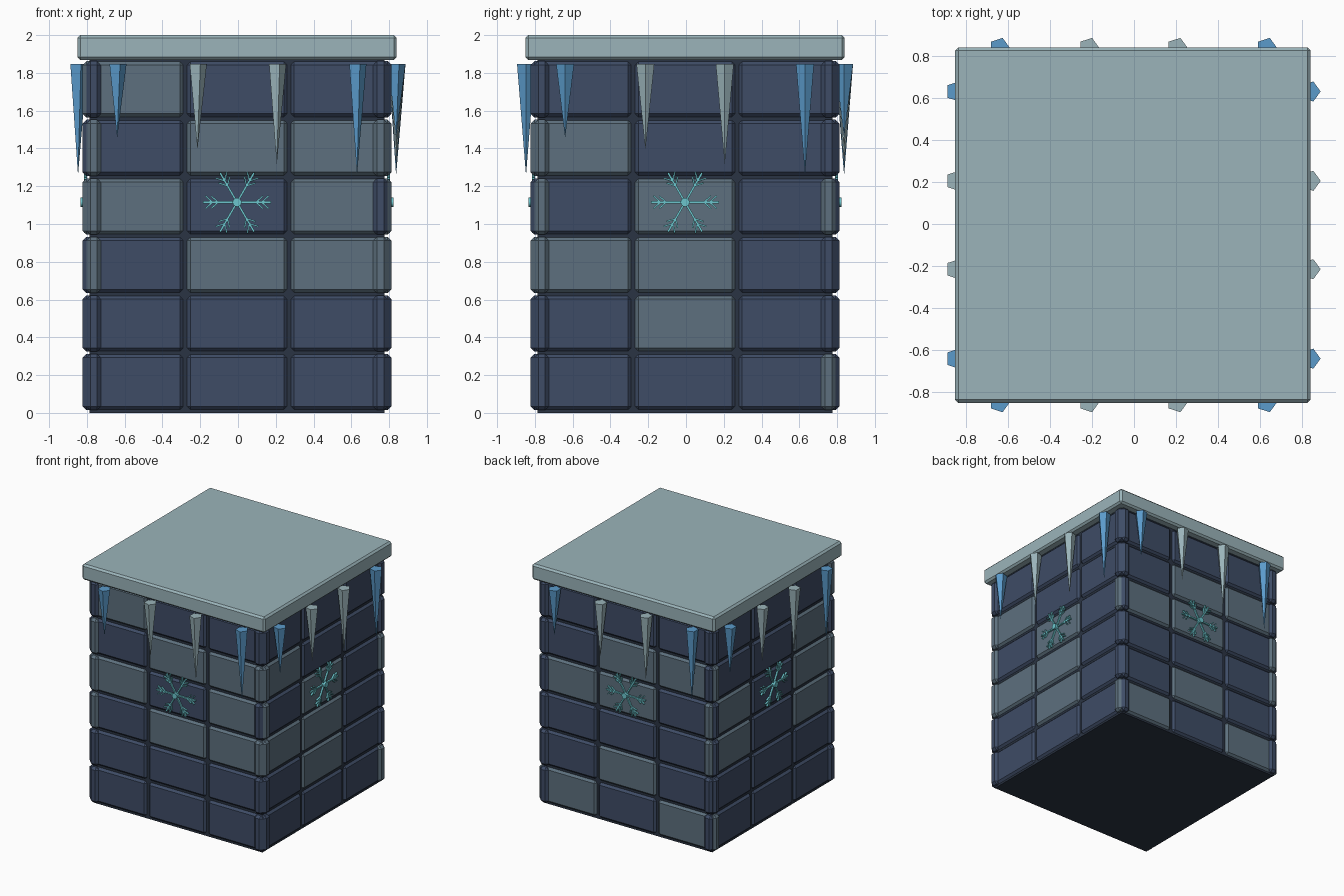
import bpy, bmesh, math
from mathutils import Matrix, Vector

if "Cube" in bpy.data.objects:
    bpy.data.objects.remove(bpy.data.objects["Cube"], do_unlink=True)


def material(name, rgb):
    linear = [((c / 255 + 0.055) / 1.055) ** 2.4 for c in rgb] + [1]
    m = bpy.data.materials.new(name)
    m.use_nodes = True
    m.diffuse_color = linear
    node = next(n for n in m.node_tree.nodes if n.type == 'BSDF_PRINCIPLED')
    node.inputs["Base Color"].default_value = linear
    return m


DARK = material("dark blue brick", (62, 76, 102))
LIGHT = material("grey blue brick", (93, 112, 126))
MORTAR = material("dark mortar", (42, 52, 67))
FROST = material("pale frost", (155, 180, 186))
ICE = material("blue ice", (91, 155, 203))
TEAL = material("teal crystal", (108, 198, 206))

CENTRE = Vector((-0.005, -0.005, 0))


def finish(name, bm, mat, turn=0, bevel=0):
    """Turn the part to one of the four sides and make an object of it."""
    bmesh.ops.transform(bm, verts=bm.verts,
                        matrix=Matrix.Translation(CENTRE) @ Matrix.Rotation(turn * math.pi / 2, 4, 'Z'))
    if bevel:
        bmesh.ops.bevel(bm, geom=bm.edges[:], offset=bevel, segments=1, affect='EDGES')
    mesh = bpy.data.meshes.new(name)
    bm.to_mesh(mesh)
    bm.free()
    mesh.materials.append(mat)
    obj = bpy.data.objects.new(name, mesh)
    bpy.context.collection.objects.link(obj)
    return obj


def add_box(bm, centre, size, tilt=0):
    m = (Matrix.Translation(centre) @ Matrix.Rotation(tilt, 4, 'Y')
         @ Matrix.Diagonal((*size, 1)))
    bmesh.ops.create_cube(bm, size=1, matrix=m)


def box(name, centre, size, mat, turn=0, bevel=0):
    bm = bmesh.new()
    add_box(bm, centre, size)
    return finish(name, bm, mat, turn, bevel)


# Core and cap
box("mortar_core", (0, 0, 0.935), (1.56, 1.56, 1.87), MORTAR)
box("frost_cap", (0, 0, 1.934), (1.69, 1.69, 0.132), FROST, bevel=0.015)

# Bricks: rows from bottom to top, L is a light brick
SIDES = {
    "front": "DDD DDD DLL LDL DLL LDD",
    "right": "DDD DLD LLD DLD LDD DDD",
    "back": "LDL DLD DDD LLD DLL DDD",
    "left": "DDD DDD LDL LDL DDL DDD",
}


def bricks(side, turn, pattern):
    for row, colours in enumerate(pattern.split()):
        for col, letter in enumerate(colours):
            box(f"{side}_brick_{row + 1}_{col + 1}",
                ((col - 1) * 0.55, -0.759, 0.163 + row * 0.31),
                (0.535, 0.076, 0.298),
                LIGHT if letter == "L" else DARK, turn, 0.02)


# Five-sided icicles hang under the cap, growing longer along each side
def icicles(side, turn):
    for i, (x, length) in enumerate(zip((-0.635, -0.21, 0.21, 0.635), (0.39, 0.45, 0.53, 0.585))):
        bm = bmesh.new()
        place = Matrix.Rotation(turn * math.pi / 2, 3, 'Z') @ Vector((x, -0.842, 1.848 - length / 2))
        bmesh.ops.create_cone(bm, cap_ends=True, segments=5, radius1=0.0005, radius2=0.05, depth=length)
        # Every icicle keeps one corner towards +x
        ring = [v for v in bm.verts if v.co.z > 0]
        corner = max(ring, key=lambda v: v.co.x)
        angle = math.atan2(corner.co.y, corner.co.x)
        bmesh.ops.rotate(bm, verts=bm.verts, matrix=Matrix.Rotation(-angle, 3, 'Z'))
        bmesh.ops.translate(bm, verts=bm.verts, vec=place)
        finish(f"{side}_icicle_{i + 1}", bm, ICE if i in (0, 3) else FROST)


# Snowflake: six arms with paired twigs and a round hub
def snowflake(side, turn):
    hub = Vector((0, -0.803, 1.115))
    bm = bmesh.new()

    def bar(start, angle, length, width):
        direction = Vector((math.cos(angle), 0, math.sin(angle)))
        add_box(bm, start + direction * length / 2, (length, 0.016, width), -angle)
        return direction

    for k in range(6):
        a = k * math.pi / 3
        out = bar(hub, a, 0.18, 0.011)
        for reach in (0.1, 0.13):
            for s in (-1, 1):
                bar(hub + out * reach, a + s * math.radians(42), 0.05, 0.008)
    finish(f"{side}_snowflake_arms", bm, TEAL, turn)
    bm = bmesh.new()
    bmesh.ops.create_cone(bm, cap_ends=True, segments=12, radius1=0.024, radius2=0.024, depth=0.05,
                          matrix=Matrix.Translation(hub) @ Matrix.Rotation(math.pi / 2, 4, 'X'))
    finish(f"{side}_snowflake_hub", bm, TEAL, turn)


for turn, (side, pattern) in enumerate(SIDES.items()):
    bricks(side, turn, pattern)
    icicles(side, turn)
    snowflake(side, turn)
